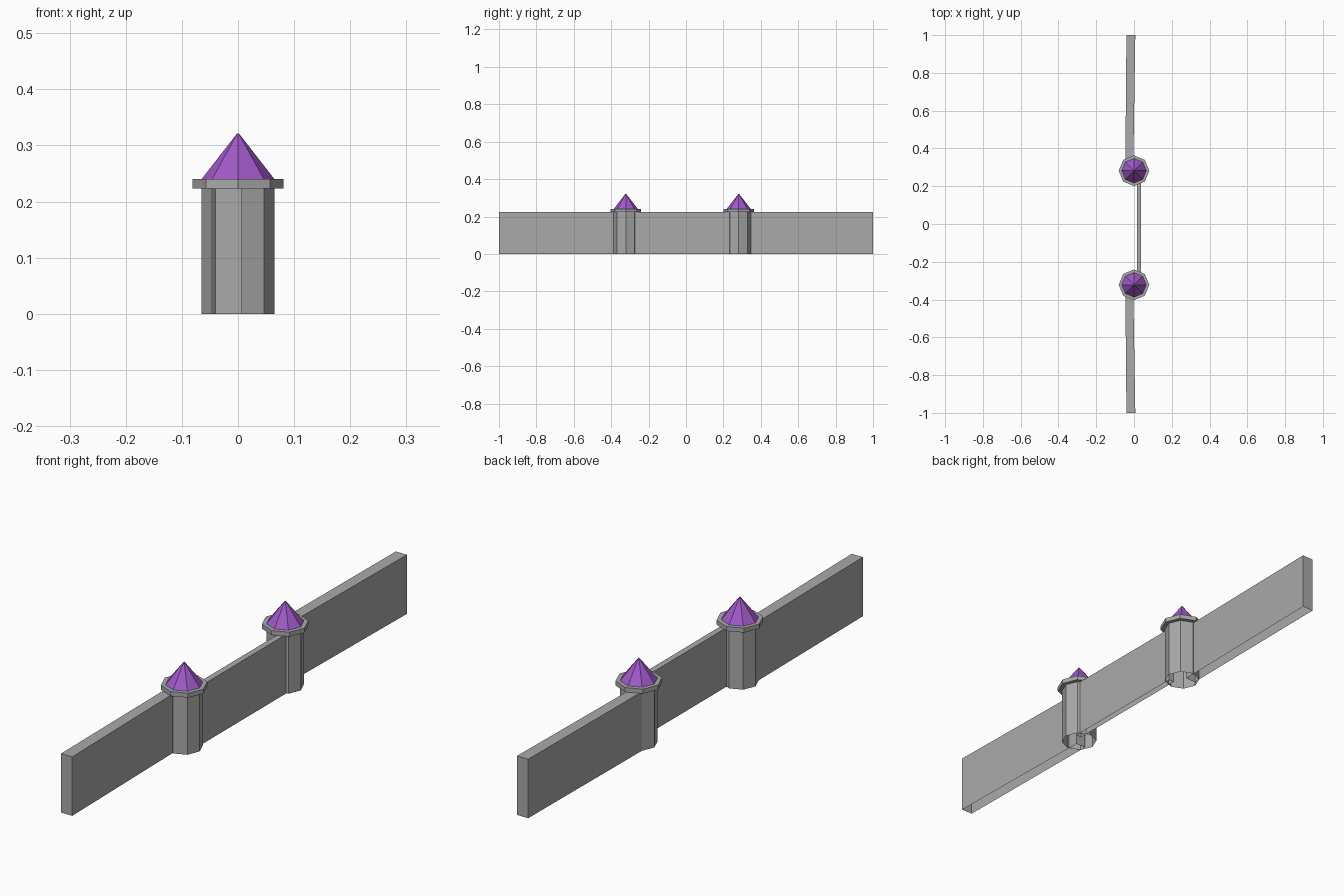
import bpy, bmesh, math

if "Cube" in bpy.data.objects:
    bpy.data.objects.remove(bpy.data.objects["Cube"])

def material(name, rgb):
    m = bpy.data.materials.new(name)
    m.diffuse_color = (*rgb, 1)
    m.use_nodes = True
    m.node_tree.nodes["Principled BSDF"].inputs["Base Color"].default_value = m.diffuse_color
    return m

stone = material("grey stone", (0.40, 0.40, 0.40))
purple = material("purple roof", (0.35, 0.10, 0.58))

def finish(bm, name, mat, open_bottom=False):
    bmesh.ops.recalc_face_normals(bm, faces=bm.faces)
    if open_bottom:
        down = [f for f in bm.faces if f.normal.z < -0.9]
        bmesh.ops.delete(bm, geom=down, context='FACES')
    me = bpy.data.meshes.new(name)
    bm.to_mesh(me)
    bm.free()
    me.materials.append(mat)
    ob = bpy.data.objects.new(name, me)
    bpy.context.collection.objects.link(ob)

def octagon(name, y, r1, r2, z0, z1, mat, open_bottom=False):
    """Eight-sided prism or cone with corners on the x and y axes."""
    bm = bmesh.new()
    rings = [[bm.verts.new((r * math.cos(i * math.pi / 4),
                            y + r * math.sin(i * math.pi / 4), z))
              for i in range(8)] for r, z in ((r1, z0), (r2, z1))]
    for i in range(8):
        j = (i + 1) % 8
        bm.faces.new((rings[0][i], rings[0][j], rings[1][j], rings[1][i]))
    bm.faces.new(rings[0])
    bm.faces.new(rings[1])
    finish(bm, name, mat, open_bottom)

def wall(name, plan):
    """Extrude a four-point plan up to wall height, open below."""
    bm = bmesh.new()
    base = bm.faces.new([bm.verts.new((x, y, 0)) for x, y in plan])
    top = bmesh.ops.extrude_face_region(bm, geom=[base], use_keep_orig=True)
    bmesh.ops.translate(bm, vec=(0, 0, 0.223),
                        verts=[v for v in top["geom"] if isinstance(v, bmesh.types.BMVert)])
    finish(bm, name, stone, True)

# towers: shaft, collar and pointed roof
FRONT_Y, BACK_Y = -0.322, 0.282
for side, y in (("front", FRONT_Y), ("back", BACK_Y)):
    octagon(side + "_tower_shaft", y, 0.065, 0.065, 0, 0.223, stone, True)
    octagon(side + "_tower_collar", y, 0.081, 0.081, 0.223, 0.24, stone)
    octagon(side + "_tower_roof", y, 0.065, 0.002, 0.24, 0.321, purple)

# outer walls, slightly skewed towards the towers
for side, s, y in (("front", -1, FRONT_Y - 0.02), ("back", 1, BACK_Y + 0.02)):
    wall(side + "_wall", [(-0.04, s), (0.007, s), (-0.004, y), (-0.046, y)])

# thinner wall between the towers
wall("middle_wall", [(0.015, FRONT_Y + 0.03), (0.038, FRONT_Y + 0.03),
                     (0.038, BACK_Y - 0.03), (0.015, BACK_Y - 0.03)])
